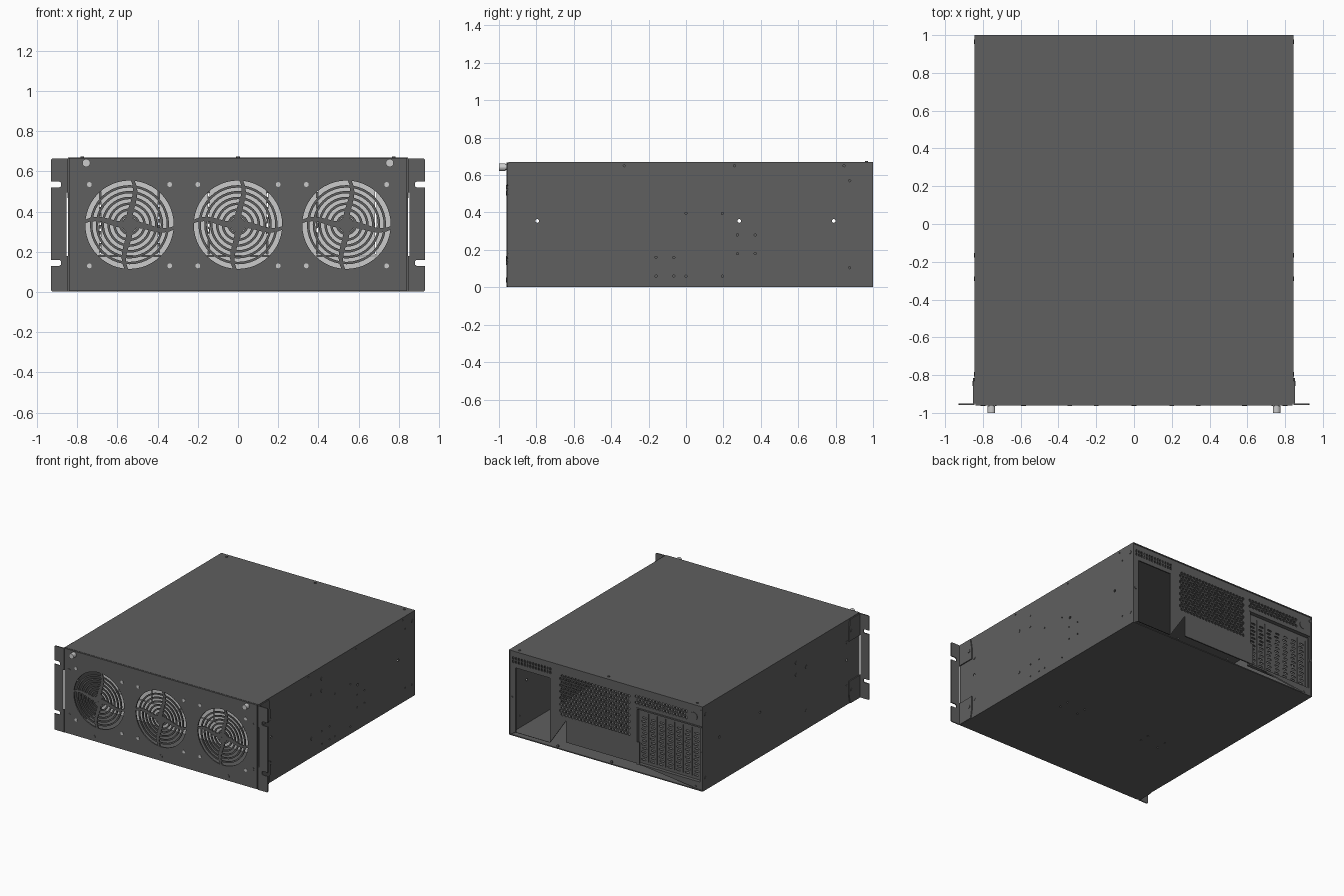
import bpy, bmesh, math
from mathutils import Matrix, Vector

if "Cube" in bpy.data.objects:
    bpy.data.objects.remove(bpy.data.objects["Cube"])

dark = bpy.data.materials.new("dark_steel")
dark.diffuse_color = (0.115, 0.115, 0.115, 1)
dark.use_nodes = True
dark.node_tree.nodes["Principled BSDF"].inputs["Base Color"].default_value = dark.diffuse_color

# local (u, v, thickness) axes of a sheet lying in each world plane
AXES = {"xz": ((1, 0, 0), (0, 0, 1), (0, -1, 0)),
        "yz": ((0, 1, 0), (0, 0, 1), (1, 0, 0)),
        "xy": ((1, 0, 0), (0, 1, 0), (0, 0, 1))}


def add_object(name, mesh, mat=dark):
    if mat:
        mesh.materials.clear()
        mesh.materials.append(mat)
    ob = bpy.data.objects.new(name, mesh)
    bpy.context.collection.objects.link(ob)
    return ob


def sheet(name, plane, pos, outline, holes=(), t=0.01, mat=dark):
    """Flat sheet with cut-outs, centred at pos along the plane's normal."""
    cu = bpy.data.curves.new(name, "CURVE")
    cu.dimensions, cu.fill_mode, cu.extrude = "2D", "BOTH", t / 2
    for loop in [outline, *holes]:
        sp = cu.splines.new("POLY")
        sp.points.add(len(loop) - 1)
        for p, (u, v) in zip(sp.points, loop):
            p.co = (u, v, 0, 1)
        sp.use_cyclic_u = True
    tmp = bpy.data.objects.new("tmp", cu)
    bpy.context.collection.objects.link(tmp)
    dg = bpy.context.evaluated_depsgraph_get()
    me = bpy.data.meshes.new_from_object(tmp.evaluated_get(dg))
    bpy.data.objects.remove(tmp)
    u, v, w = (Vector(a) for a in AXES[plane])
    m = Matrix((u, v, w)).transposed().to_4x4()
    off = Vector([abs(c) * pos for c in w])
    me.transform(Matrix.Translation(off) @ m)
    bm = bmesh.new()
    bm.from_mesh(me)
    bmesh.ops.remove_doubles(bm, verts=bm.verts, dist=1e-5)
    bmesh.ops.recalc_face_normals(bm, faces=bm.faces)
    for f in bm.faces:
        f.smooth = False
    bm.to_mesh(me)
    bm.free()
    return add_object(name, me, mat)


def rect(u0, u1, v0, v1):
    return [(u0, v0), (u1, v0), (u1, v1), (u0, v1)]


def ngon(u, v, r, n=12, a0=0.0):
    return [(u + r * math.cos(a0 + math.tau * i / n),
             v + r * math.sin(a0 + math.tau * i / n)) for i in range(n)]


def hexes(u0, u1, v0, v1, p=0.029, r=0.0115):
    """Staggered grid of hexagonal vent holes."""
    out, row, v = [], 0, v0 + r
    while v + r <= v1:
        u = u0 + r + (p / 2 if row % 2 else 0)
        while u + r <= u1:
            out.append(ngon(u, v, r, 6, math.pi / 6))
            u += p
        v += p * 0.87
        row += 1
    return out


def pegs(name, spots, axis, r, h, mat=dark, n=16):
    """Cylinders of length h along an axis, merged in one object."""
    rot = {"x": Matrix.Rotation(math.pi / 2, 4, "Y"),
           "y": Matrix.Rotation(math.pi / 2, 4, "X"), "z": Matrix()}[axis]
    bm = bmesh.new()
    for s in spots:
        bmesh.ops.create_cone(bm, cap_ends=True, segments=n, radius1=r, radius2=r,
                              depth=h, matrix=Matrix.Translation(s) @ rot)
    me = bpy.data.meshes.new(name)
    bm.to_mesh(me)
    bm.free()
    return add_object(name, me, mat)


W, H, FRONT = 0.845, 0.67, -0.96
FANS, FZ = (-0.54, 0, 0.54), 0.335

# lid and floor
sheet("lid", "xy", H - 0.004, rect(-W, W, -0.95, 1), t=0.008)
floor_holes = [ngon(c + dx, -0.24 + dy, 0.007, 8) for c in (-0.38, 0.38)
               for dx in (-0.08, 0.08) for dy in (-0.04, 0.04)]
sheet("floor", "xy", 0.006, rect(-W, W, -0.95, 1), floor_holes, t=0.008)
pegs("lid_screws", [(x, 0.965, H) for x in (-0.775, 0, 0.775)], "z", 0.009, 0.01)

# side walls
through = [ngon(y, 0.355, 0.01) for y in (-0.795, 0.285, 0.79)]
small = [(0, .395), (.195, .395), (.275, .28), (.37, .28), (.275, .18), (.37, .18),
         (-.16, .16), (-.065, .16), (-.16, .06), (-.065, .06), (0, .06), (.195, .06),
         (.875, .57), (.875, .105), (-.33, .65), (.26, .65), (.845, .65)]
for s, side in ((1, "right"), (-1, "left")):
    extra = [ngon(y, z, 0.006, 8) for y, z in small] if s > 0 else []
    sheet(side + "_wall", "yz", s * (W - 0.004), rect(-0.95, 1, 0.004, H - 0.002),
          through + extra, t=0.008)
    pegs(side + "_wall_screws", [(s * W, y, z) for y, z in (
        (-.795, .495), (-.795, .15), (-.29, .495), (-.29, .15), (-.165, .575),
        (-.165, .48), (.965, .6), (.965, .1))], "x", 0.012, 0.006)
    # rack ear: front plate with open slots, plus C-shaped side flange
    ear = [(W, .003), (.925, .003), (.93, .008)]
    for z in (.145, .535):
        ear += [(.93, z - .015), (.89, z - .015), (.88, z - .008),
                (.88, z + .008), (.89, z + .015), (.93, z + .015)]
    ear += [(.93, .66), (.925, .665), (W, .665), (W, .495), (.854, .495), (.854, .18), (W, .18)]
    sheet(side + "_ear", "xz", FRONT + 0.005, [(s * x, z) for x, z in ear], t=0.008)
    for part, z0, z1, zc in (("lower", .003, .18, .075), ("upper", .495, .665, .6)):
        near, far = (z0, z1) if part == "lower" else (z1, z0)
        flange = [(FRONT + .003, near), (-.83, near), (-.815, zc - .02 if part == "upper" else zc),
                  (-.815, far), (FRONT + .003, far)]
        sheet(f"{side}_ear_flange_{part}", "yz", s * (W + 0.004), flange, t=0.008)
    pegs(side + "_ear_screws", [(s * (W + .008), -.845, z) for z in (.57, .105)],
         "x", 0.013, 0.006)

# front panel with three fan openings
sheet("front_panel", "xz", FRONT + 0.005, rect(-0.84, 0.84, 0.005, H - 0.002),
      [ngon(c, FZ, 0.22, 48) for c in FANS])
pegs("fan_screws", [(c + dx, FRONT, z) for c in FANS for dx in (-.2, .2)
                    for z in (.13, .535)], "y", 0.012, 0.006, None)
pegs("front_screws", [(s * .8, FRONT, z) for s in (-1, 1) for z in (.155, .505)]
     + [(x, FRONT, .04) for x in (-.585, 0, .585)], "y", 0.013, 0.006)
pegs("thumb_screws", [(s * .755, -.982, .642) for s in (-1, 1)], "y", 0.02, 0.036, None, 24)
pegs("thumb_screw_collars", [(s * .755, -.962, .642) for s in (-1, 1)], "y", 0.014, 0.012, None)

# fan grilles: concentric rings and curved pinwheel spokes
for i, c in enumerate(FANS):
    for k in range(6):
        r = 0.197 - k * 0.029
        sheet(f"fan_{i}_ring_{k}", "xz", FRONT + 0.005, ngon(c, FZ, r, 40),
              [ngon(c, FZ, r - 0.012, 40)], t=0.008)
    sheet(f"fan_{i}_hub", "xz", FRONT + 0.005, ngon(c, FZ, 0.038, 24), t=0.0088)
    for q in range(4):
        left, right = [], []
        for j in range(9):
            f = j / 8
            a = math.pi / 2 * q + 0.1 - 0.28 * math.sin(math.pi * f * 0.8)
            r, w = 0.01 + 0.215 * f, 0.017 - 0.008 * f
            ca, sa = math.cos(a), math.sin(a)
            left.append((c + r * ca - w * sa, FZ + r * sa + w * ca))
            right.append((c + r * ca + w * sa, FZ + r * sa - w * ca))
        sheet(f"fan_{i}_spoke_{q}", "xz", FRONT + 0.005, left + right[::-1], t=0.0095)

# light inner partition behind the fans
slits = [rect(c + d - .004, c + d + .004, .19, .6) for c in FANS for d in (-.145, .145)]
slits += [rect(c - .2, c + .2, .176, .182) for c in FANS]
sheet("inner_partition", "xz", -0.5, rect(-.835, .835, .012, .61), slits, mat=None)

# rear panel: supply bay, port opening, vents and card recess
holes = [rect(.49, .79, .03, .54), rect(-.29, .35, .07, .24), rect(-.82, -.27, .07, .5)]
holes += hexes(-.21, .41, .27, .62) + hexes(-.71, -.25, .535, .62)
holes += [rect(.48 + i * .025, .492 + i * .025, z, z + .02)
          for i in range(14) for z in (.575, .602)]
sheet("rear_panel", "xz", 0.99, rect(-.838, .838, .006, H - .006), holes)
pegs("rear_screws", [(x, .996, .025) for x in (-.78, -.05, .42)]
     + [(-.83, .996, z) for z in (.3, .63)] + [(.82, .996, .3)], "y", 0.01, 0.008)
pegs("rear_lock", [(-.765, .994, .575)], "y", 0.032, 0.011, dark, 24)

# recessed expansion slot covers with staggered vent slots
slots = []
for i in range(7):
    u = -.805 + i * .076
    slots += [rect(u - .004, u, .09, .47)]
    for k in range(12):
        z, h = .1 + k * .03, .006
        a = u + (.012 if k % 2 else .02)
        slots.append([(a + .006, z - h), (a + .034, z - h), (a + .04, z),
                      (a + .034, z + h), (a + .006, z + h), (a, z)])
sheet("slot_covers", "xz", 0.965, rect(-.83, -.26, .06, .51), slots, t=0.006)
sheet("slot_recess_top", "xy", 0.505, rect(-.83, -.26, .962, 1), t=0.01)
sheet("slot_recess_bottom", "xy", 0.065, rect(-.83, -.26, .962, .99), t=0.01)
sheet("slot_recess_side", "yz", -0.265, rect(.962, .99, .06, .51), t=0.01)
